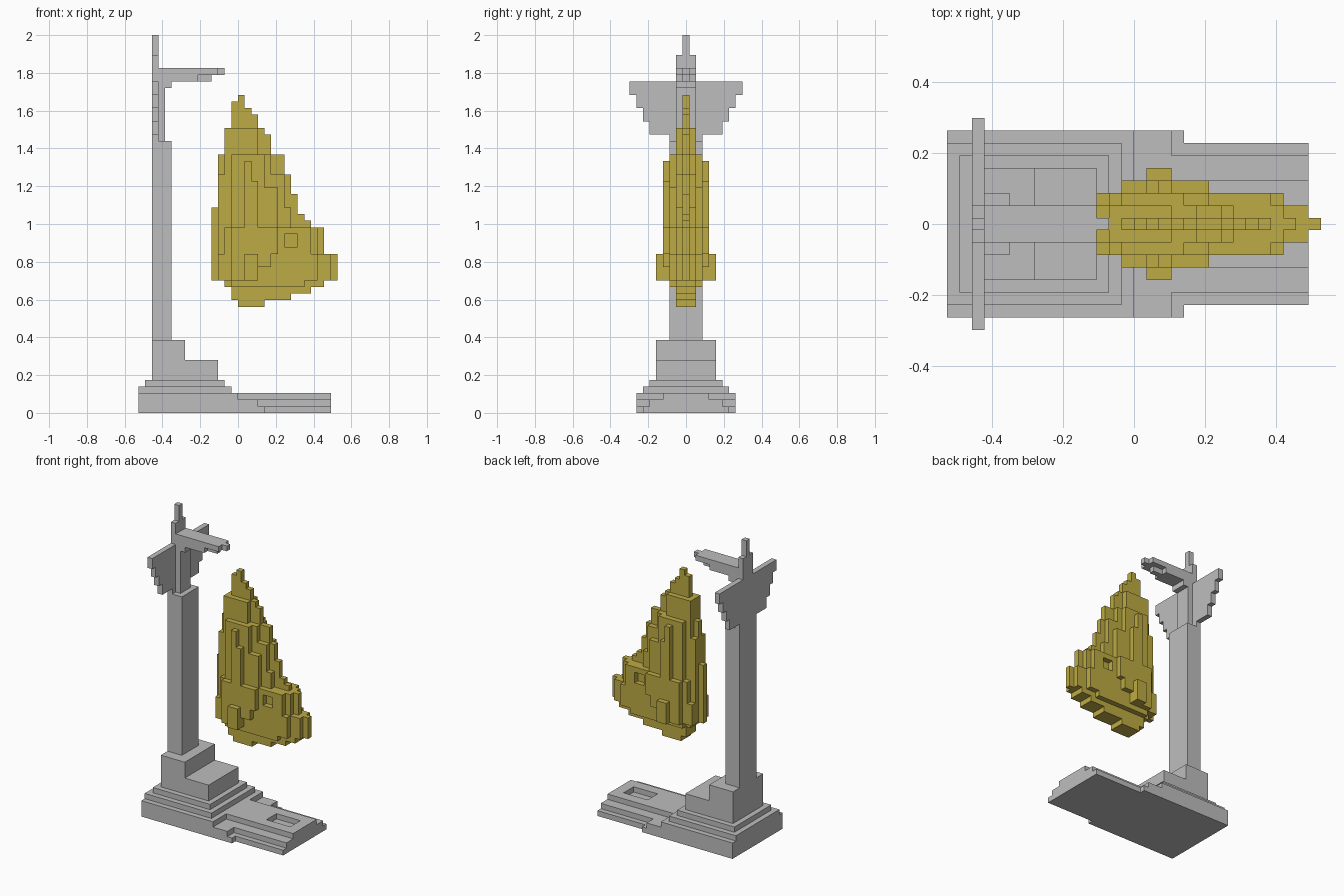
import bpy, bmesh, math
from mathutils import Vector

cube = bpy.data.objects.get("Cube")
if cube:
    bpy.data.objects.remove(cube, do_unlink=True)

V = 2 / 57  # size of one block


def material(name, rgb):
    m = bpy.data.materials.new(name)
    m.use_nodes = True
    m.diffuse_color = (*rgb, 1)
    m.node_tree.nodes["Principled BSDF"].inputs["Base Color"].default_value = (*rgb, 1)
    return m


STONE = material("grey stone", (0.515, 0.515, 0.515))
GOLD = material("gold", (0.515, 0.41, 0.058))


def cells(x0, x1, k, z0, z1, inner=0):
    """Blocks x0..x1, z0..z1, mirrored about y = 0 from row inner to row k."""
    return {(x, y, z) for x in range(x0, x1) for z in range(z0, z1)
            for y in range(-k, k + 1) if abs(y) >= inner}


DIRS = [Vector(d) for d in ((1, 0, 0), (-1, 0, 0), (0, 1, 0),
                            (0, -1, 0), (0, 0, 1), (0, 0, -1))]


def block_part(name, mat, boxes, carve=()):
    """One object from the outer skin of a union of boxes, minus carved boxes."""
    solid = set().union(*(cells(*b) for b in boxes))
    for c in carve:
        solid -= cells(*c)
    bm = bmesh.new()
    verts = {}

    def vert(p):
        key = tuple(round(2 * c) for c in p)
        if key not in verts:
            verts[key] = bm.verts.new(p * V)
        return verts[key]

    for x, y, z in solid:
        centre = Vector((x + 0.5, y, z + 0.5))
        for d in DIRS:
            if (x + int(d.x), y + int(d.y), z + int(d.z)) in solid:
                continue
            u = Vector((d.y, d.z, d.x)) * 0.5
            w = d.cross(u)
            c = centre + d * 0.5
            bm.faces.new([vert(c + a * u + b * w)
                          for a, b in ((-1, -1), (1, -1), (1, 1), (-1, 1))])
    # merge coplanar block faces
    bmesh.ops.dissolve_limit(bm, angle_limit=math.radians(1),
                             verts=bm.verts[:], edges=bm.edges[:])
    me = bpy.data.meshes.new(name)
    bm.to_mesh(me)
    bm.free()
    me.materials.append(mat)
    ob = bpy.data.objects.new(name, me)
    bpy.context.collection.objects.link(ob)
    return ob


# Stepped base, with a low front platform that has a shallow basin
block_part("base", STONE, [
    (-15, 0, 7, 0, 3), (-15, -1, 6, 3, 4), (-14, -2, 5, 4, 5),
    (0, 4, 7, 0, 1), (0, 3, 7, 1, 2),
    (0, 14, 6, 0, 1), (0, 14, 5, 1, 2), (0, 14, 3, 2, 3),
], carve=[(7, 12, 1, 2, 3)])

# Two-step pedestal
block_part("pedestal", STONE, [(-13, -3, 4, 5, 8), (-13, -8, 4, 8, 11)])

# Column and its slim neck
block_part("column", STONE, [(-13, -10, 2, 11, 41), (-13, -11, 1, 41, 50)])

# Stepped wing plate behind the neck
block_part("wing_plate", STONE, [(-13, -12, 2, 41, 42)] + [
    (-13, -12, 5 + i, 42 + 2 * i, 44 + 2 * i) for i in range(4)])

# Hanging arm with finial
block_part("arm", STONE, [
    (-13, -3, 1, 51, 52), (-3, -2, 0, 51, 52),
    (-13, -6, 1, 50, 51), (-6, -4, 0, 50, 51), (-11, -10, 1, 49, 50),
    (-13, -12, 1, 52, 54), (-13, -12, 0, 54, 57),
])

# Floating gold body: centre profile, then thicker layers toward each side
core = [
    (0, 1, 0, 47, 48), (-1, 1, 0, 46, 47), (-1, 2, 0, 45, 46), (-1, 3, 0, 43, 45),
    (-2, 4, 0, 42, 43), (-2, 5, 0, 39, 42), (-3, 7, 0, 36, 39), (-3, 8, 0, 33, 36),
    (-3, 9, 0, 31, 33), (-4, 9, 0, 30, 31), (-4, 10, 0, 29, 30), (-4, 11, 0, 28, 29),
    (-4, 13, 0, 24, 28), (-4, 15, 0, 20, 24),
]
layer_1 = [
    (-2, 3, 1, 39, 43), (-2, 5, 1, 36, 39), (-3, 7, 1, 31, 36), (-3, 8, 1, 28, 31),
    (-3, 12, 1, 24, 28), (-3, 14, 1, 20, 24),
]
layer_2 = [
    (-1, 4, 2, 34, 39), (-1, 6, 2, 28, 34), (-2, 11, 2, 24, 28), (-3, 12, 2, 20, 24),
]
layer_3 = [
    (1, 2, 3, 35, 38), (1, 3, 3, 28, 35), (-1, 6, 3, 24, 28),
    (-1, 5, 3, 22, 24), (-1, 3, 3, 20, 22),
]
knobs = [(1, 3, 4, 20, 24)]
underside = [(-2, 13, 1, 19, 20), (-1, 10, 2, 19, 20), (-1, 11, 1, 18, 19),
             (-1, 8, 1, 17, 18), (0, 4, 1, 16, 17)]
block_part("gold_body", GOLD, core + layer_1 + layer_2 + layer_3 + knobs + underside,
           carve=[(7, 9, 2, 25, 27, 2)])
